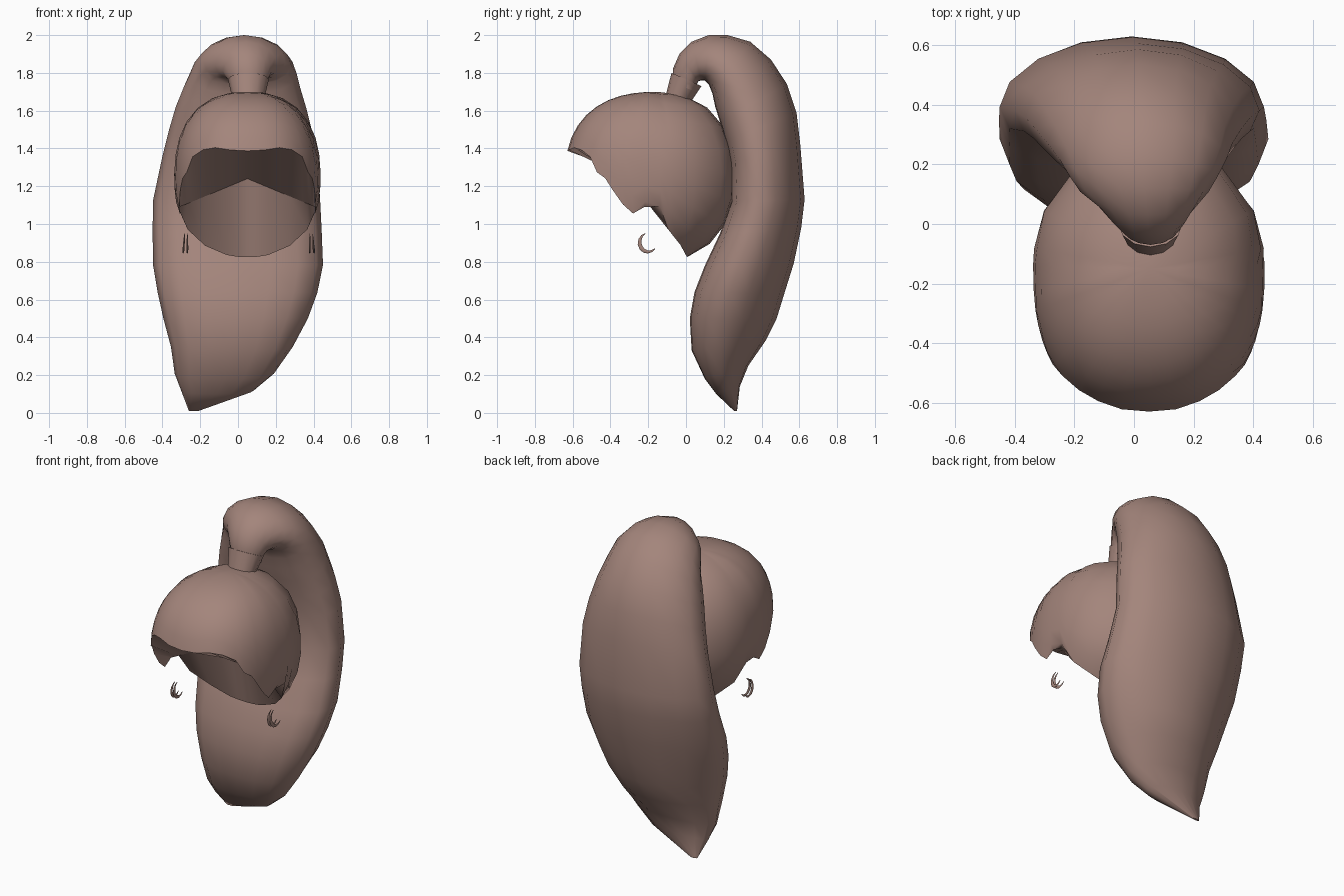
import bpy, bmesh, math
from mathutils import Vector, Matrix

cube = bpy.data.objects.get("Cube")
if cube:
    bpy.data.objects.remove(cube)

hair = bpy.data.materials.new("warm brown")
hair.use_nodes = True
COLOR = (0.37, 0.235, 0.2, 1)
hair.diffuse_color = COLOR
hair.node_tree.nodes["Principled BSDF"].inputs["Base Color"].default_value = COLOR
MID = 0.05  # the head's own mirror plane


def finish(bm, name, angle=50):
    bmesh.ops.remove_doubles(bm, verts=bm.verts, dist=0.0005)
    bmesh.ops.recalc_face_normals(bm, faces=bm.faces)
    mesh = bpy.data.meshes.new(name)
    bm.to_mesh(mesh)
    bm.free()
    mesh.materials.append(hair)
    ob = bpy.data.objects.new(name, mesh)
    bpy.context.collection.objects.link(ob)
    bpy.ops.object.select_all(action="DESELECT")
    bpy.context.view_layer.objects.active = ob
    ob.select_set(True)
    bpy.ops.object.shade_smooth_by_angle(angle=math.radians(angle))
    return ob


def loft(name, rings, sides, lean=1.0):
    """Skin oval rings: inner y, inner z, outer y, outer z, low x, high x.
    A lean above 1 moves the widest place towards the inner side."""
    bm = bmesh.new()
    loops = []
    for iy, iz, oy, oz, lo, hi in rings:
        loop = []
        for i in range(sides):
            a = math.tau * i / sides
            t = ((1 - math.cos(a)) / 2) ** lean
            x = (lo + hi) / 2 + (hi - lo) / 2 * math.sin(a)
            loop.append(bm.verts.new((x, iy + (oy - iy) * t, iz + (oz - iz) * t)))
        loops.append(loop)
    for a, b in zip(loops, loops[1:]):
        for i in range(sides):
            j = (i + 1) % sides
            bm.faces.new((a[i], a[j], b[j], b[i]))
    bm.faces.new(loops[0])
    bm.faces.new(loops[-1])
    return finish(bm, name)


# Hair cap: dome of meridians that stop at the hairline
CENTER = Vector((MID, -0.15, 1.25))
HAIRLINE = [(0, 16), (11, 16.5), (21, 18), (30, 17), (39, 13), (45, 3), (51, -1),
            (56, -9), (63, -20), (70, -27), (80, -19), (92, -23), (100, -41),
            (119, -55), (144, -66), (162, -69), (180, -70)]


def dome_point(azimuth, elevation):
    a, e = math.radians(azimuth), math.radians(elevation)
    d = Vector((math.sin(a) * math.cos(e), -math.cos(a) * math.cos(e), math.sin(e)))
    depth = 0.49 if d.y < 0 else 0.415
    p = 2.4 if d.y < 0 else 2.2
    size = (abs(d.x / 0.388)**p + abs(d.y / depth)**p + abs(d.z / 0.45)**p)**(1 / p)
    return CENTER + d / size


bm = bmesh.new()
ROWS = 9
columns, ridge = [], []
outline = HAIRLINE + [(360 - a, e) for a, e in HAIRLINE[-2:0:-1]]
for azimuth, low in outline:
    col = [bm.verts.new(dome_point(azimuth, 90 + (low - 90) * r / ROWS))
           for r in range(ROWS + 1)]
    columns.append(col)
    # Inner lining folds along a ridge running from ear to ear
    off = col[-1].co.x - MID
    t = min(abs(off) / 0.36, 1)
    ridge.append(bm.verts.new((MID + math.copysign(0.36 * t, off),
                               -0.08 - 0.14 * t, 1.24 - 0.15 * t)))
for i in range(len(columns)):
    j = (i + 1) % len(columns)
    a, b = columns[i], columns[j]
    for r in range(ROWS):
        bm.faces.new((a[r], b[r], b[r + 1], a[r + 1]))
    bm.faces.new((a[-1], b[-1], ridge[j], ridge[i]))
bmesh.ops.dissolve_degenerate(bm, dist=0.0005, edges=bm.edges)
finish(bm, "hair_cap")

# Hair tie
bm = bmesh.new()
bmesh.ops.create_cone(bm, cap_ends=True, segments=12, radius1=0.085, radius2=0.108,
                      depth=0.11,
                      matrix=Matrix.Translation((MID + 0.005, -0.02, 1.715))
                      @ Matrix.Rotation(math.radians(-24), 4, "X")
                      @ Matrix.Diagonal((1, 0.8, 1, 1)))
finish(bm, "hair_tie")

# Ponytail: rises from the tie, arches over and tapers to a tip
loft("ponytail", [
    (.05, 1.70, -.07, 1.75, -.04, .15), (.055, 1.735, -.07, 1.82, -.05, .16),
    (.065, 1.755, -.035, 1.90, -.08, .18), (.08, 1.76, .03, 1.965, -.12, .21),
    (.10, 1.76, .12, 2.0, -.18, .25), (.12, 1.74, .22, 2.0, -.215, .28),
    (.14, 1.69, .34, 1.965, -.25, .31), (.155, 1.62, .45, 1.87, -.29, .33),
    (.18, 1.54, .535, 1.74, -.33, .36), (.21, 1.44, .585, 1.59, -.365, .39),
    (.235, 1.32, .605, 1.42, -.40, .42), (.24, 1.12, .628, 1.13, -.45, .435),
    (.18, .95, .61, .98, -.452, .443), (.10, .78, .57, .79, -.45, .45),
    (.045, .64, .52, .63, -.425, .42), (.02, .50, .48, .50, -.395, .37),
    (.03, .33, .42, .38, -.355, .29), (.10, .18, .33, .25, -.335, .19),
    (.16, .10, .285, .14, -.30, .08), (.255, .01, .27, .01, -.26, -.21)], 16, 1.35)

# Curled wisps below each ear, two strands per side
for side, name in ((-1, "right"), (1, "left")):
    for n, offset in enumerate((0.324, 0.338)):
        rings = []
        for k in range(9):
            a = math.radians(110 + 210 * k / 8)
            w = 0.002 + 0.009 * math.sin(math.pi * k / 8)
            x = MID + 0.006 + side * (offset + 0.012 * n * k / 8)
            c, s = math.cos(a), math.sin(a)
            rings.append((-.2 + c * (.046 - w), .902 + s * (.05 - w),
                          -.2 + c * (.046 + w), .902 + s * (.05 + w),
                          x - w / 2, x + w / 2))
        loft(f"{name}_wisp_{n + 1}", rings, 6)
